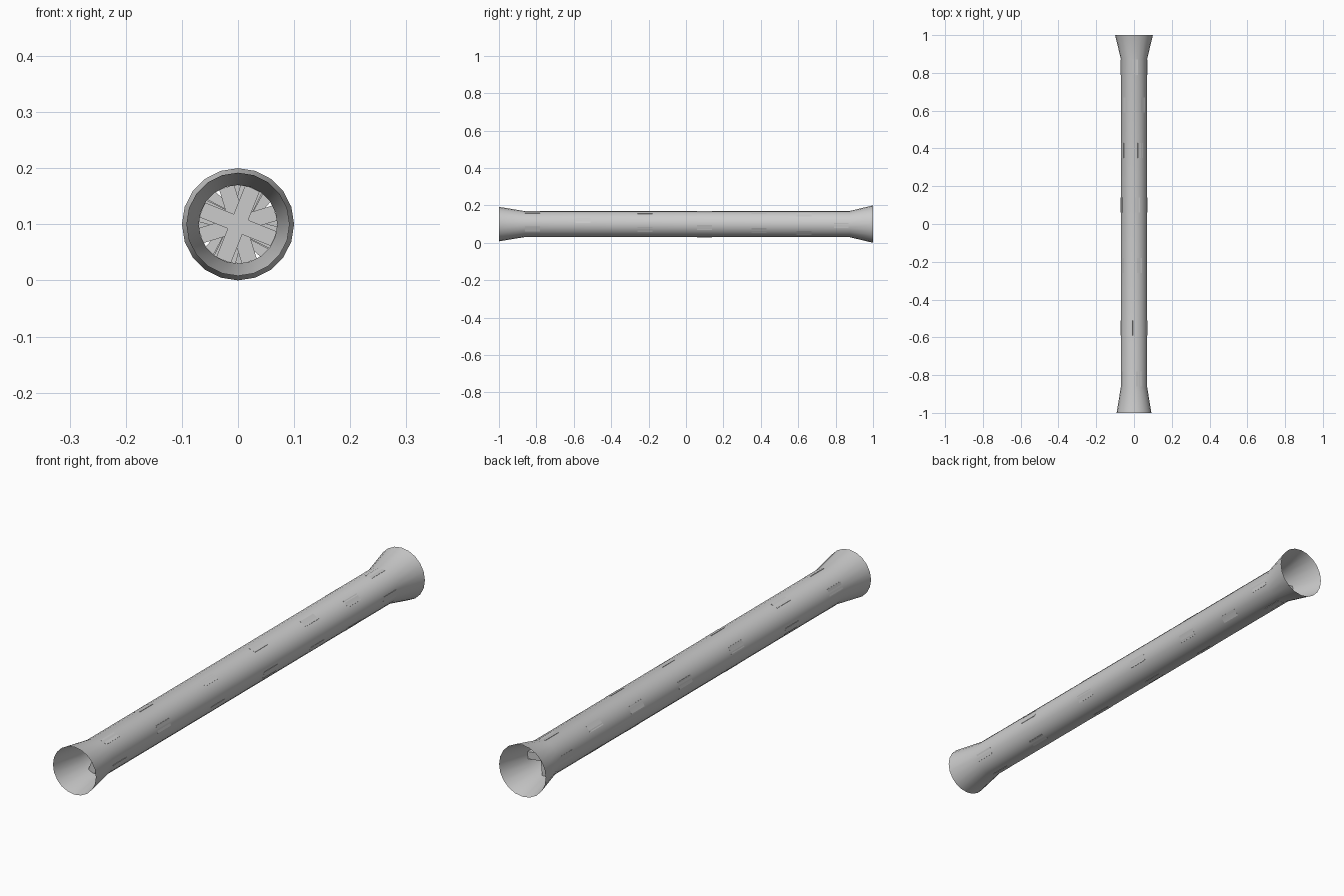
import bpy, bmesh, math
from mathutils import Matrix, Vector

if "Cube" in bpy.data.objects:
    bpy.data.objects.remove(bpy.data.objects["Cube"])

SIDES = 20
CZ = 0.1


def finish(bm, name, smooth=False):
    me = bpy.data.meshes.new(name)
    bm.to_mesh(me)
    bm.free()
    if smooth:
        for p in me.polygons:
            p.use_smooth = True
    ob = bpy.data.objects.new(name, me)
    bpy.context.collection.objects.link(ob)
    return ob


# Open tube with a flared mouth at each end
bm = bmesh.new()
rings = []
for y, r in [(-1, 0.092), (-0.865, 0.07), (0.875, 0.07), (1, 0.1)]:
    rings.append([bm.verts.new((r * math.cos(2 * math.pi * i / SIDES), y,
                                CZ + r * math.sin(2 * math.pi * i / SIDES)))
                  for i in range(SIDES)])
for a, b in zip(rings, rings[1:]):
    for i in range(SIDES):
        j = (i + 1) % SIDES
        bm.faces.new((a[i], a[j], b[j], b[i]))
bmesh.ops.recalc_face_normals(bm, faces=bm.faces)
finish(bm, "flared_tube", True)

# Crossed baffle bars inside, each ring turned to its own angle
baffles = [(-0.82, 68), (-0.55, 107), (-0.22, 64), (0.10, 75),
           (0.39, 62), (0.63, 46), (0.83, 84)]
for n, (y, angle) in enumerate(baffles, 1):
    bm = bmesh.new()
    for turn in (0, 90):
        m = (Matrix.Translation((0, y, CZ))
             @ Matrix.Rotation(-math.radians(angle + turn), 4, 'Y')
             @ Matrix.Diagonal((0.1385, 0.08, 0.028, 1)))
        bmesh.ops.create_cube(bm, size=1, matrix=m)
    finish(bm, f"baffle_cross_{n}")
